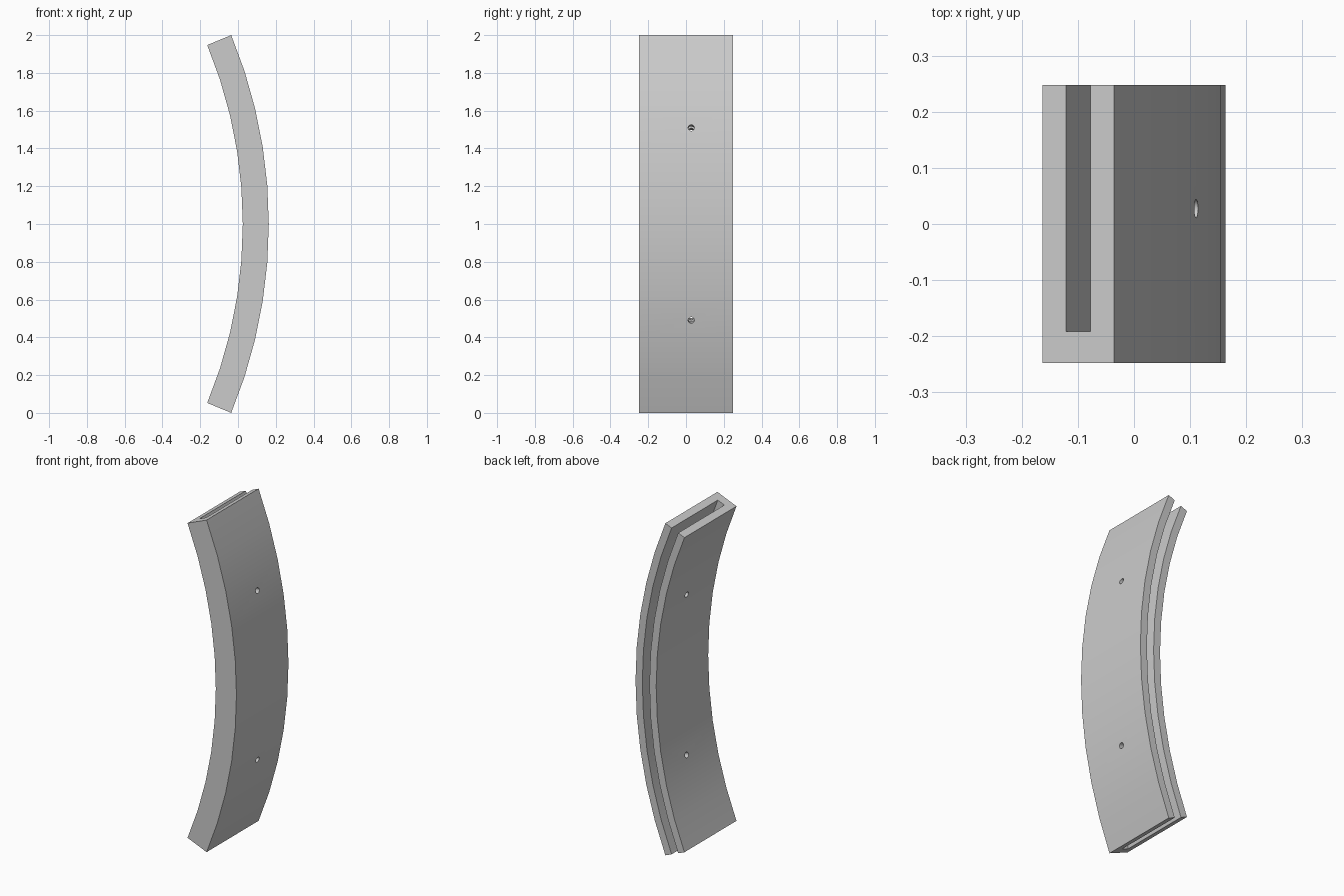
import bpy
import bmesh
from math import radians, sin, cos, pi
from mathutils import Matrix

if "Cube" in bpy.data.objects:
    bpy.data.objects.remove(bpy.data.objects["Cube"])

HALF_ANGLE = radians(22.5)
OUTER = 1 / sin(HALF_ANGLE)          # outer radius, giving a 2 unit chord
INNER = OUTER - 0.1375
WALL = 0.045
FRONT, BACK, SLOT_FLOOR = -0.2475, 0.2475, -0.192
CENTRE_X = 0.163 - OUTER
SEGMENTS = 10

grey = bpy.data.materials.new("plain grey")
grey.use_nodes = True
grey.diffuse_color = (0.6, 0.6, 0.6, 1)
grey.node_tree.nodes["Principled BSDF"].inputs["Base Color"].default_value = (0.6, 0.6, 0.6, 1)


def make_object(name, bm):
    bmesh.ops.recalc_face_normals(bm, faces=bm.faces)
    mesh = bpy.data.meshes.new(name)
    bm.to_mesh(mesh)
    bm.free()
    mesh.materials.append(grey)
    obj = bpy.data.objects.new(name, mesh)
    bpy.context.collection.objects.link(obj)
    return obj


# Curved channel: a C-shaped section (radius, y) swept along the arc
section = [(INNER, FRONT), (OUTER, FRONT), (OUTER, BACK), (OUTER - WALL, BACK),
           (OUTER - WALL, SLOT_FLOOR), (INNER + WALL, SLOT_FLOOR),
           (INNER + WALL, BACK), (INNER, BACK)]
bm = bmesh.new()
rings = []
for i in range(SEGMENTS + 1):
    a = HALF_ANGLE * (2 * i / SEGMENTS - 1)
    rings.append([bm.verts.new((CENTRE_X + r * cos(a), y, 1 + r * sin(a)))
                  for r, y in section])
for low, high in zip(rings, rings[1:]):
    for j in range(len(section)):
        k = (j + 1) % len(section)
        bm.faces.new((low[j], low[k], high[k], high[j]))
for ring in (rings[0], rings[-1]):
    bm.faces.new(ring)
channel = make_object("curved_channel", bm)

# Two radial screw holes through both walls
bm = bmesh.new()
mid_radius = (INNER + OUTER) / 2
for side in (-1, 1):
    a = side * HALF_ANGLE / 2
    place = (Matrix.Translation((CENTRE_X + mid_radius * cos(a), 0.0275, 1 + mid_radius * sin(a)))
             @ Matrix.Rotation(pi / 2 - a, 4, 'Y'))
    bmesh.ops.create_cone(bm, cap_ends=True, segments=24, radius1=0.0165,
                          radius2=0.0165, depth=0.3, matrix=place)
cutter = make_object("hole_cutter", bm)
cutter.hide_render = True

cut = channel.modifiers.new("screw holes", 'BOOLEAN')
cut.operation = 'DIFFERENCE'
cut.solver = 'EXACT'
cut.object = cutter

# Apply the cut, then smooth the curved walls
bpy.ops.object.select_all(action='DESELECT')
channel.select_set(True)
bpy.context.view_layer.objects.active = channel
bpy.ops.object.modifier_apply(modifier=cut.name)
bpy.data.objects.remove(cutter)
bpy.ops.object.shade_smooth_by_angle(angle=radians(30))
